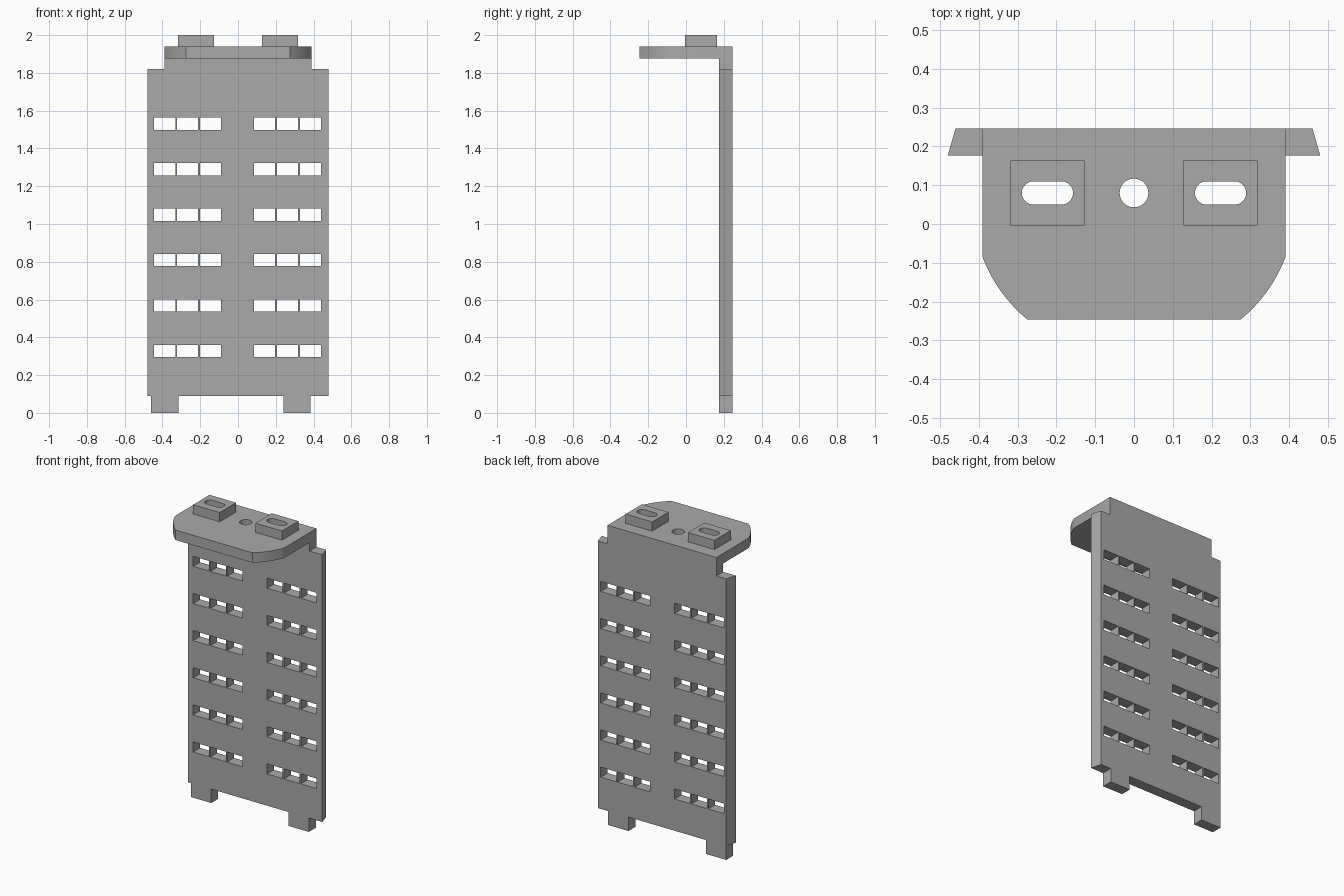
import bpy, bmesh, math
from mathutils import Vector

cube = bpy.data.objects.get("Cube")
if cube:
    bpy.data.objects.remove(cube, do_unlink=True)

grey = bpy.data.materials.new("plain_grey")
grey.use_nodes = True
GREY = (0.4, 0.4, 0.4, 1)
grey.diffuse_color = GREY
grey.node_tree.nodes["Principled BSDF"].inputs["Base Color"].default_value = GREY

FRONT, BACK = 0.176, 0.246      # thickness of the upright sheet
SHELF_LOW, SHELF_TOP = 1.875, 1.94
HOLE_Y = 0.08


def prisms(name, outlines, low, high):
    """One object made of outlines in the xy plane, each raised from low to high."""
    bm = bmesh.new()
    for outline in outlines:
        base = bm.faces.new([bm.verts.new((x, y, low)) for x, y in outline])
        raised = bmesh.ops.extrude_face_region(bm, geom=[base])["geom"]
        tops = [v for v in raised if isinstance(v, bmesh.types.BMVert)]
        bmesh.ops.translate(bm, verts=tops, vec=Vector((0, 0, high - low)))
    bmesh.ops.recalc_face_normals(bm, faces=bm.faces)
    mesh = bpy.data.meshes.new(name)
    bm.to_mesh(mesh)
    bm.free()
    mesh.materials.append(grey)
    ob = bpy.data.objects.new(name, mesh)
    bpy.context.collection.objects.link(ob)
    return ob


def rect(x0, x1, y0, y1):
    return [(x0, y0), (x1, y0), (x1, y1), (x0, y1)]


def slot(cx, half_length, radius, steps=16):
    """Rounded slot; with no straight part it is a round hole."""
    points = []
    for side, start in ((1, -math.pi / 2), (-1, math.pi / 2)):
        count = steps + 1 if half_length > radius else steps
        for i in range(count):
            a = start + math.pi * i / steps
            points.append((cx + side * (half_length - radius) + radius * math.cos(a),
                           HOLE_Y + radius * math.sin(a)))
    return points


def cut(target, cutter):
    cutter.hide_render = True
    mod = target.modifiers.new("cut", "BOOLEAN")
    mod.operation = "DIFFERENCE"
    mod.solver = "EXACT"
    mod.object = cutter
    bpy.context.view_layer.objects.active = target
    bpy.ops.object.modifier_apply(modifier=mod.name)


def discard(ob):
    bpy.data.objects.remove(ob, do_unlink=True)


# Upright panel with slanted side edges
panel = prisms("panel", [[(-0.48, FRONT), (0.48, FRONT), (0.46, BACK), (-0.46, BACK)]],
               0.09, 1.82)

# Six rows of windows, two groups of three
columns = [start + 0.121 * i for start in (-0.444, 0.085) for i in range(3)]
for row in range(6):
    z = 0.328 + 0.2405 * row
    windows = prisms("window_cutter", [rect(x, x + 0.112, 0.1, 0.3) for x in columns],
                     z - 0.0325, z + 0.0325)
    cut(panel, windows)
    discard(windows)

# Narrower neck joining the panel to the shelf
prisms("neck", [rect(-0.39, 0.39, FRONT, BACK)], 1.82, SHELF_LOW)

# Feet below the panel
prisms("right_foot", [rect(-0.46, -0.315, FRONT, BACK)], 0, 0.09)
prisms("left_foot", [rect(0.24, 0.385, FRONT, BACK)], 0, 0.09)

# Shelf with bowed front corners
corner_start, corner_end = Vector((0.39, -0.086)), Vector((0.275, -0.246))
along = corner_end - corner_start
outward = Vector((-along.y, along.x)).normalized() * -1
if outward.x < 0:
    outward.negate()
side = [(0.39, BACK)]
for i in range(9):
    t = i / 8
    p = corner_start + along * t + outward * (0.013 * 4 * t * (1 - t))
    side.append((p.x, p.y))
shelf = prisms("shelf", [side + [(-x, y) for x, y in reversed(side)]],
               SHELF_LOW, SHELF_TOP)

# Raised pads on the shelf
pads = [prisms(name, [rect(cx - 0.095, cx + 0.095, -0.004, 0.163)], SHELF_TOP, 2.0)
        for name, cx in (("right_pad", -0.223), ("left_pad", 0.223))]

# Slots through pads and shelf, and the round middle hole
holes = prisms("hole_cutter", [slot(-0.223, 0.066, 0.03), slot(0, 0.037, 0.037),
                               slot(0.223, 0.066, 0.03)], 1.8, 2.1)
for part in [shelf] + pads:
    cut(part, holes)
discard(holes)

# Smooth curved walls, keep the corners sharp
bpy.ops.object.select_all(action="DESELECT")
for part in [shelf] + pads:
    part.select_set(True)
bpy.context.view_layer.objects.active = shelf
bpy.ops.object.shade_smooth_by_angle(angle=math.radians(25))
